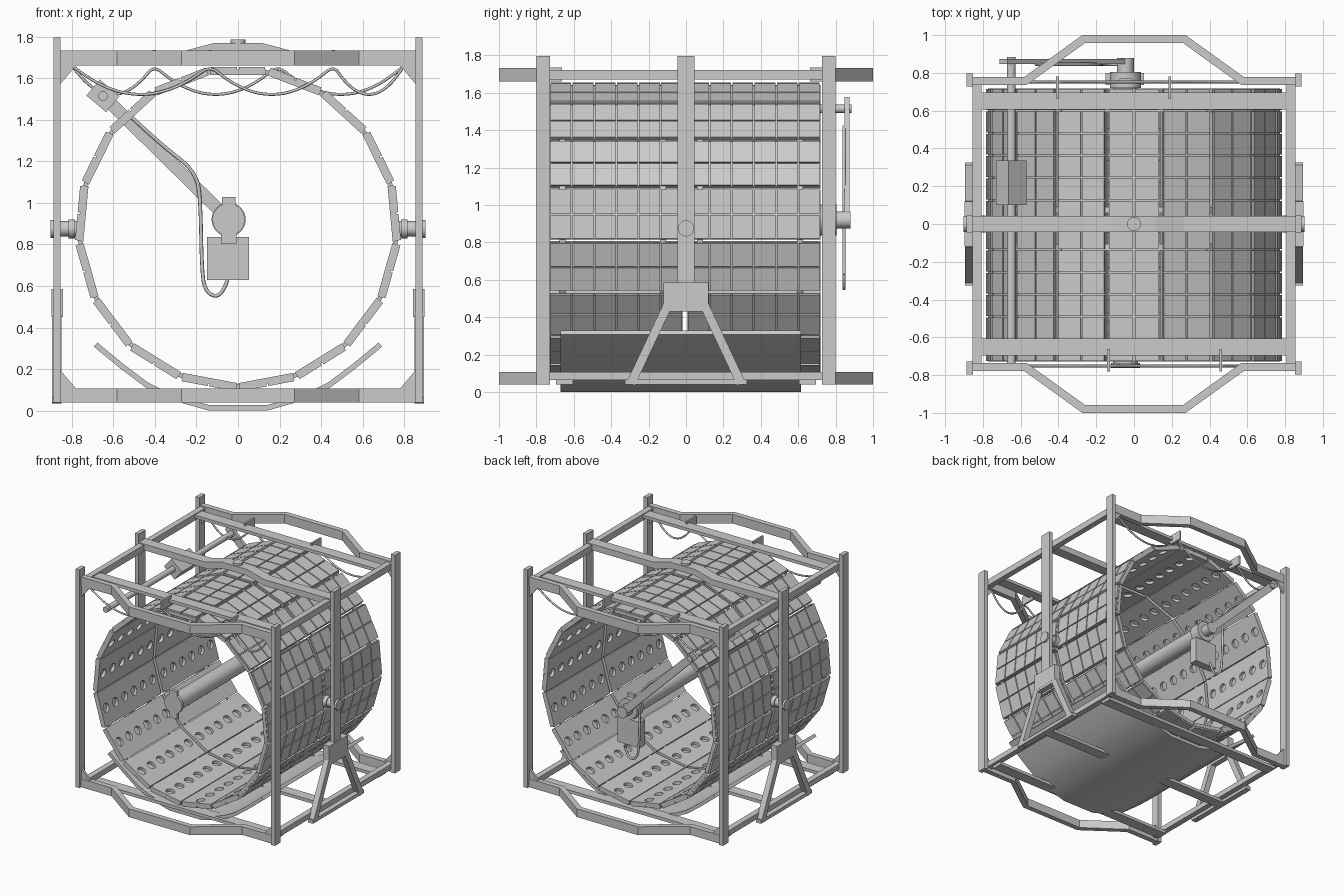
import bpy, bmesh
from math import sin, cos, pi, radians
from mathutils import Vector, Matrix

old = bpy.data.objects.get("Cube")
if old:
    bpy.data.objects.remove(old, do_unlink=True)

steel = bpy.data.materials.new("light_grey_steel")
steel.use_nodes = True
GREY = (0.6, 0.6, 0.6, 1)
steel.diffuse_color = GREY
steel.node_tree.nodes["Principled BSDF"].inputs["Base Color"].default_value = GREY


def add_object(name, data, matrix=None):
    ob = bpy.data.objects.new(name, data)
    bpy.context.collection.objects.link(ob)
    if matrix:
        ob.matrix_world = matrix
    return ob


def finish(name, bm, fix=True):
    if fix:
        bmesh.ops.recalc_face_normals(bm, faces=bm.faces)
    me = bpy.data.meshes.new(name)
    bm.to_mesh(me)
    bm.free()
    me.materials.append(steel)
    return me


def smooth(ob):
    bpy.ops.object.select_all(action='DESELECT')
    ob.select_set(True)
    bpy.context.view_layer.objects.active = ob
    bpy.ops.object.shade_smooth_by_angle(angle=radians(35))


def add_box(bm, x, y, z, matrix=Matrix()):
    size = Matrix.Diagonal((x[1] - x[0], y[1] - y[0], z[1] - z[0], 1))
    mid = Matrix.Translation(((x[0] + x[1]) / 2, (y[0] + y[1]) / 2, (z[0] + z[1]) / 2))
    bmesh.ops.create_cube(bm, size=1, matrix=matrix @ mid @ size)


def box(name, x, y, z, matrix=Matrix()):
    bm = bmesh.new()
    add_box(bm, x, y, z, matrix)
    return add_object(name, finish(name, bm))


def rod(name, a, b, r, sides=24):
    a, b = Vector(a), Vector(b)
    bm = bmesh.new()
    turn = (b - a).to_track_quat('Z', 'Y').to_matrix().to_4x4()
    bmesh.ops.create_cone(bm, cap_ends=True, segments=sides, radius1=r, radius2=r,
                          depth=(b - a).length, matrix=Matrix.Translation((a + b) / 2) @ turn)
    ob = add_object(name, finish(name, bm))
    smooth(ob)
    return ob


def strip(name, path, width, place, d0, d1):
    """Bent flat bar: mitred offset of a 2D path, extruded from d0 to d1."""
    pts = [Vector(p) for p in path]
    rings = []
    bm = bmesh.new()
    for i, p in enumerate(pts):
        t0 = (p - pts[max(i - 1, 0)]).normalized()
        t1 = (pts[min(i + 1, len(pts) - 1)] - p).normalized()
        t = (t0 + t1).normalized()
        n = Vector((-t.y, t.x))
        side = t1 if t1.length else t0
        off = n * (width / 2) / max(t.dot(side), 0.3)
        rings.append([bm.verts.new(place(q.x, q.y, d))
                      for q, d in ((p - off, d0), (p + off, d0), (p + off, d1), (p - off, d1))])
    for a, b in zip(rings, rings[1:]):
        for k in range(4):
            bm.faces.new((a[k], a[k - 1], b[k - 1], b[k]))
    bm.faces.new(rings[0])
    bm.faces.new(rings[-1])
    return add_object(name, finish(name, bm))


def wire(name, pts, r):
    cu = bpy.data.curves.new(name, 'CURVE')
    cu.dimensions = '3D'
    cu.bevel_depth = r
    cu.bevel_resolution = 2
    cu.resolution_u = 6
    sp = cu.splines.new('NURBS')
    sp.points.add(len(pts) - 1)
    for p, co in zip(sp.points, pts):
        p.co = (*co, 1)
    sp.use_endpoint_u = True
    sp.order_u = 3
    cu.materials.append(steel)
    return add_object(name, cu)


def mirrored(path):
    return path + [(-x, y) for x, y in reversed(path)]


flat = lambda u, v, d: (u, v, d)       # path in plan
upright = lambda u, v, d: (u, d, v)    # path in front elevation
sideways = lambda u, v, d: (d, u, v)   # path in side elevation

# Outer frame: posts, bumpers, rails, gussets
bumper = mirrored([(-0.88, 0.757), (-0.575, 0.757), (-0.265, 0.98)])
for sy in (-1, 1):
    end = "front" if sy < 0 else "back"
    for sx in (-1, 1):
        xs = sorted((sx * 0.853, sx * 0.887))
        box(end + "_post", xs, sorted((sy * 0.728, sy * 0.798)), (0.04, 1.797))
        for z0, dz in ((1.66, -0.08), (0.107, 0.08)):
            bm = bmesh.new()
            tri = [bm.verts.new((sx * x, sy * 0.755, z))
                   for x, z in ((0.855, z0), (0.78, z0), (0.855, z0 + dz * 1.1))]
            f = bm.faces.new(tri)
            new = bmesh.ops.extrude_face_region(bm, geom=[f])["geom"]
            bmesh.ops.translate(bm, vec=(0, sy * 0.02, 0),
                                verts=[v for v in new if isinstance(v, bmesh.types.BMVert)])
            add_object(end + "_gusset", finish("gusset", bm))
    for low, high in ((0.04, 0.107), (1.66, 1.733)):
        strip(end + "_bumper", [(x, sy * y) for x, y in bumper], 0.042, flat, low, high)
    for z in ((0.04, 0.065), (1.69, 1.715)):
        box(end + "_crossbeam", (-0.83, 0.83), sorted((sy * 0.605, sy * 0.695)), z)

for sx in (-1, 1):
    for z in ((0.064, 0.107), (1.67, 1.722)):
        box("side_rail", sorted((sx * 0.808, sx * 0.855)), (-0.75, 0.75), z)
    # Middle post standing on an A-shaped trestle
    xs = sorted((sx * 0.855, sx * 0.887))
    wide = sorted((sx * 0.85, sx * 0.896))
    box("middle_post", xs, (-0.045, 0.045), (0.5, 1.797))
    box("trestle_head", sorted((sx * 0.842, sx * 0.897)), (-0.12, 0.12), (0.45, 0.585))
    box("trestle_foot", wide, (-0.325, 0.325), (0.04, 0.067))
    box("trestle_tie", wide, (-0.11, 0.11), (0.43, 0.455))
    for sy in (-1, 1):
        strip("trestle_leg", [(sy * 0.1, 0.46), (sy * 0.295, 0.045)], 0.048, sideways, *wide)
    # Pivot carrying the drum
    rod("pivot_shaft", (sx * 0.76, 0, 0.875), (sx * 0.9, 0, 0.875), 0.037)
    rod("pivot_collar", (sx * 0.785, 0, 0.875), (sx * 0.815, 0, 0.875), 0.046)
    rod("pivot_cap", (sx * 0.885, 0, 0.875), (sx * 0.902, 0, 0.875), 0.043)

arch = mirrored([(-0.885, 1.705), (-0.26, 1.705), (-0.11, 1.745)])
strip("middle_top_beam", arch, 0.05, upright, -0.043, 0.043)
box("middle_bottom_beam", (-0.855, 0.855), (-0.043, 0.043), (0.04, 0.065))
rod("top_bolt", (0, 0, 1.76), (0, 0, 1.787), 0.037)

# Curved drip pan under the drum
pan = mirrored([(-0.685, 0.318), (-0.56, 0.215), (-0.44, 0.125), (-0.35, 0.08),
                (-0.25, 0.045), (-0.14, 0.014)])
smooth(strip("drip_pan", pan, 0.026, upright, -0.67, 0.615))

# Drum half panel: perforated liner inside, tiles outside
COUNT, HOLES, CENTRE_Z = 17, 6, 0.88
R_IN, R_MID, R_OUT = 0.735, 0.763, 0.775
HALF_W, LENGTH, HOLE_R = 0.134, 0.71, 0.034
pitch = LENGTH / HOLES


def half_panel():
    bm = bmesh.new()

    def face(cos_, normal):
        f = bm.faces.new([bm.verts.new(c) for c in cos_])
        f.normal_update()
        if f.normal.dot(Vector(normal)) < 0:
            f.normal_flip()

    a, n = pitch / 2, 16
    for i in range(HOLES):
        v = (i + 0.5) * pitch
        ring = [(cos(2 * pi * k / n), sin(2 * pi * k / n)) for k in range(n)]
        edge = [(c * a / max(abs(c), abs(s)), v + s * a / max(abs(c), abs(s)), R_IN) for c, s in ring]
        hole = [(c * HOLE_R, v + s * HOLE_R, R_IN) for c, s in ring]
        deep = [(x, y, R_MID - 0.005) for x, y, _ in hole]
        for k in range(n):
            face((edge[k - 1], edge[k], hole[k], hole[k - 1]), (0, 0, -1))
            face((hole[k - 1], hole[k], deep[k], deep[k - 1]), (-ring[k][0], -ring[k][1], 0))
        face(deep, (0, 0, -1))
        for s in (-1, 1):
            face([(s * u, v + w, R_IN) for u, w in ((a, -a), (HALF_W, -a), (HALF_W, a), (a, a))], (0, 0, -1))
            # Outer tiles
            add_box(bm, sorted((s * 0.004, s * (HALF_W - 0.003))),
                    (v - a + 0.004, v + a - 0.004), (R_MID, R_OUT))
    for s in (-1, 1):
        u = s * HALF_W
        face([(u, 0, R_IN), (u, LENGTH, R_IN), (u, LENGTH, R_MID), (u, 0, R_MID)], (s, 0, 0))
    for v, s in ((0, -1), (LENGTH, 1)):
        face([(-HALF_W, v, R_IN), (HALF_W, v, R_IN), (HALF_W, v, R_MID), (-HALF_W, v, R_MID)], (0, s, 0))
    face([(-HALF_W, 0, R_MID), (HALF_W, 0, R_MID), (HALF_W, LENGTH, R_MID), (-HALF_W, LENGTH, R_MID)], (0, 0, 1))
    return finish("drum_panel", bm, fix=False)


panel = half_panel()
hinges = bmesh.new()
lift = Matrix.Translation((0, 0, CENTRE_Z))
for k in range(COUNT):
    turn = lift @ Matrix.Rotation(2 * pi * k / COUNT, 4, 'Y')
    for start in (-0.728, 0.008):
        add_object("drum_panel", panel, turn @ Matrix.Translation((0, start, 0)))
    # Hinge straps bridging the gaps
    joint = lift @ Matrix.Rotation(2 * pi * (k + 0.5) / COUNT, 4, 'Y')
    for y in (-0.66, -0.123, 0.075, 0.61):
        add_box(hinges, (-0.025, 0.025), (y - 0.016, y + 0.016), (0.752, 0.772), joint)
add_object("drum_hinges", finish("drum_hinges", hinges))

# Central roller with flanges, motor and control box
CX, CZ = -0.045, 0.92
rod("roller", (CX, -0.75, CZ), (CX, 0.75, CZ), 0.065, 32)
for y in (-0.762, 0.745):
    rod("roller_flange", (CX, y, CZ), (CX, y + 0.025, CZ), 0.078, 32)
    box("flange_top_tab", (CX - 0.033, CX + 0.033), (y, y + 0.025), (0.97, 1.028))
    box("flange_bottom_tab", (CX - 0.037, CX + 0.037), (y, y + 0.025), (0.805, 0.87))
rod("motor", (CX, 0.72, CZ), (CX, 0.805, CZ), 0.082, 32)
rod("motor_hub", (CX, 0.8, CZ), (CX, 0.88, CZ), 0.045)
box("control_box", (-0.15, 0.052), (0.735, 0.8), (0.63, 0.837))

# Swing arm and the long shaft it hangs from
SX, SZ = -0.65, 1.515
strip("swing_arm", [(-0.69, 1.555), (CX, CZ)], 0.06, upright, 0.848, 0.874)
rod("long_shaft", (SX, -0.76, SZ), (SX, 0.885, SZ), 0.023)
tilt = Matrix.Translation((SX, 0, SZ)) @ Matrix.Rotation(radians(40), 4, 'Y')
box("shaft_block", (-0.062, 0.062), (0.1, 0.335), (-0.05, 0.05), tilt)
wire("arm_cable", [(x, 0.845, z) for x, z in (
    (-0.52, 1.42), (-0.37, 1.28), (-0.2, 1.15), (-0.18, 1.0), (-0.175, 0.7),
    (-0.16, 0.57), (-0.08, 0.54), (-0.05, 0.63))], 0.009)

# Cables draped between hooks along the top
for y, hooks in ((0.752, (-0.405, 0.19)), (-0.752, (-0.135, 0.46))):
    stops = (-0.8, *hooks, 0.8)
    sagging = []
    for a, b in zip(stops, stops[1:]):
        for i in range(8):
            t = i / 8
            sagging.append((a + (b - a) * t, y, 1.66 - 0.56 * t * (1 - t)))
    wire("draped_cable", sagging + [(0.8, y, 1.66)], 0.007)
    for x in hooks:
        box("cable_hook", (x - 0.007, x + 0.007), sorted((y * 0.88, y * 1.04)), (1.66, 1.735))
